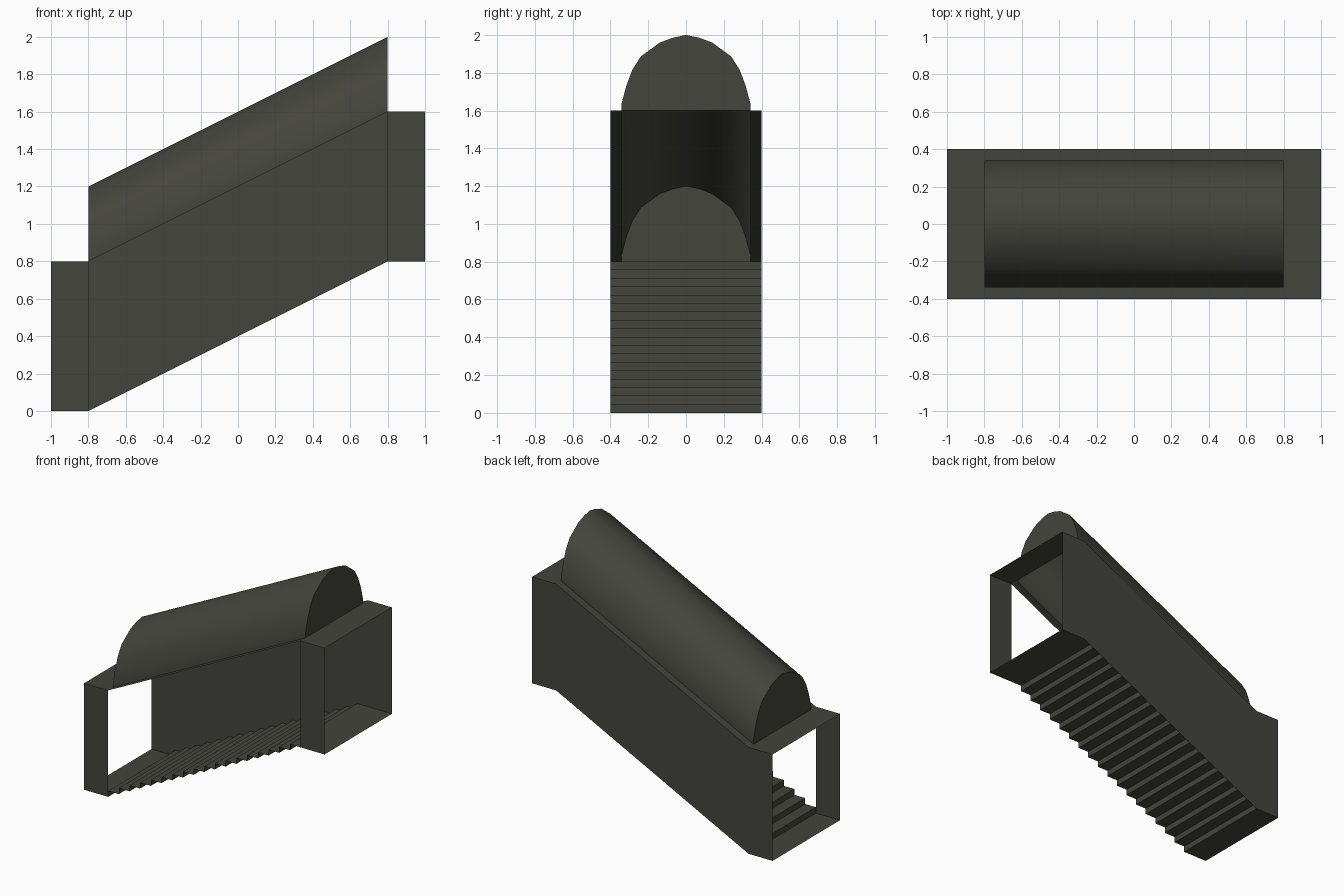
import bpy

if "Cube" in bpy.data.objects:
    bpy.data.objects.remove(bpy.data.objects["Cube"])

mat = bpy.data.materials.new("dark warm grey")
mat.diffuse_color = (0.058, 0.058, 0.047, 1)
mat.use_nodes = True
mat.node_tree.nodes["Principled BSDF"].inputs["Base Color"].default_value = mat.diffuse_color

W = 0.4          # half width of the passage
H = 0.8          # passage height
X0, X1 = -0.8, 0.8   # sloped run
RISE = 0.8
STEPS = 18


def make(name, verts, faces, smooth=False):
    me = bpy.data.meshes.new(name)
    me.from_pydata(verts, [], faces)
    me.materials.append(mat)
    ob = bpy.data.objects.new(name, me)
    bpy.context.collection.objects.link(ob)
    if smooth:
        bpy.context.view_layer.objects.active = ob
        ob.select_set(True)
        bpy.ops.object.shade_smooth_by_angle(angle=0.6)
        ob.select_set(False)
    return ob


def strip(name, path, ya, yb, up=True):
    """Sweep an (x, z) path across y, as one sheet."""
    n = len(path)
    verts = [(x, ya, z) for x, z in path] + [(x, yb, z) for x, z in path]
    faces = [(i, i + 1, n + i + 1, n + i) for i in range(n - 1)]
    if not up:
        faces = [f[::-1] for f in faces]
    return make(name, verts, faces)


def wall(name, outline, y):
    return make(name, [(x, y, z) for x, z in outline], [tuple(range(len(outline)))])


# floor: lower landing, stair flight, upper landing
path = [(-1, 0), (X0, 0)]
for i in range(STEPS):
    x = X0 + (X1 - X0) * i / STEPS
    z = RISE * (i + 1) / STEPS
    path += [(x, z), (X0 + (X1 - X0) * (i + 1) / STEPS, z)]
path.append((1, RISE))
strip("stairs_and_landings", path, -W, W)

# full back wall, and the two short front walls beside the landings
wall("back_wall", [(1, RISE), (X1, RISE), (X0, 0), (-1, 0),
                   (-1, H), (X0, H), (X1, RISE + H), (1, RISE + H)], W)
wall("front_wall_low", [(-1, 0), (X0, 0), (X0, H), (-1, H)], -W)
wall("front_wall_high", [(X1, RISE), (1, RISE), (1, RISE + H), (X1, RISE + H)], -W)

# flat ceilings over the landings, narrow sloped ledges beside the vault
strip("ceiling_low", [(-1, H), (X0, H)], -W, W)
strip("ceiling_high", [(X1, RISE + H), (1, RISE + H)], -W, W)
for name, ya, yb in (("ledge_front", -W, -0.34), ("ledge_back", 0.34, W)):
    strip(name, [(X0, H), (X1, RISE + H)], ya, yb)

# arched vault rising along the slope, with flat end caps
half = [(0.34, 0), (0.34, 0.04), (0.316, 0.13), (0.284, 0.215),
        (0.24, 0.285), (0.138, 0.36), (0.07, 0.385)]
arch = half + [(0, 0.4)] + [(-y, z) for y, z in reversed(half)]
n = len(arch)
low = [(X0, y, H + z) for y, z in arch]
high = [(X1, y, H + RISE + z) for y, z in arch]
make("vault", low + high,
     [(i, n + i, n + i + 1, i + 1) for i in range(n - 1)], smooth=True)
make("vault_cap_low", low, [tuple(reversed(range(n)))])
make("vault_cap_high", high, [tuple(range(n))])
